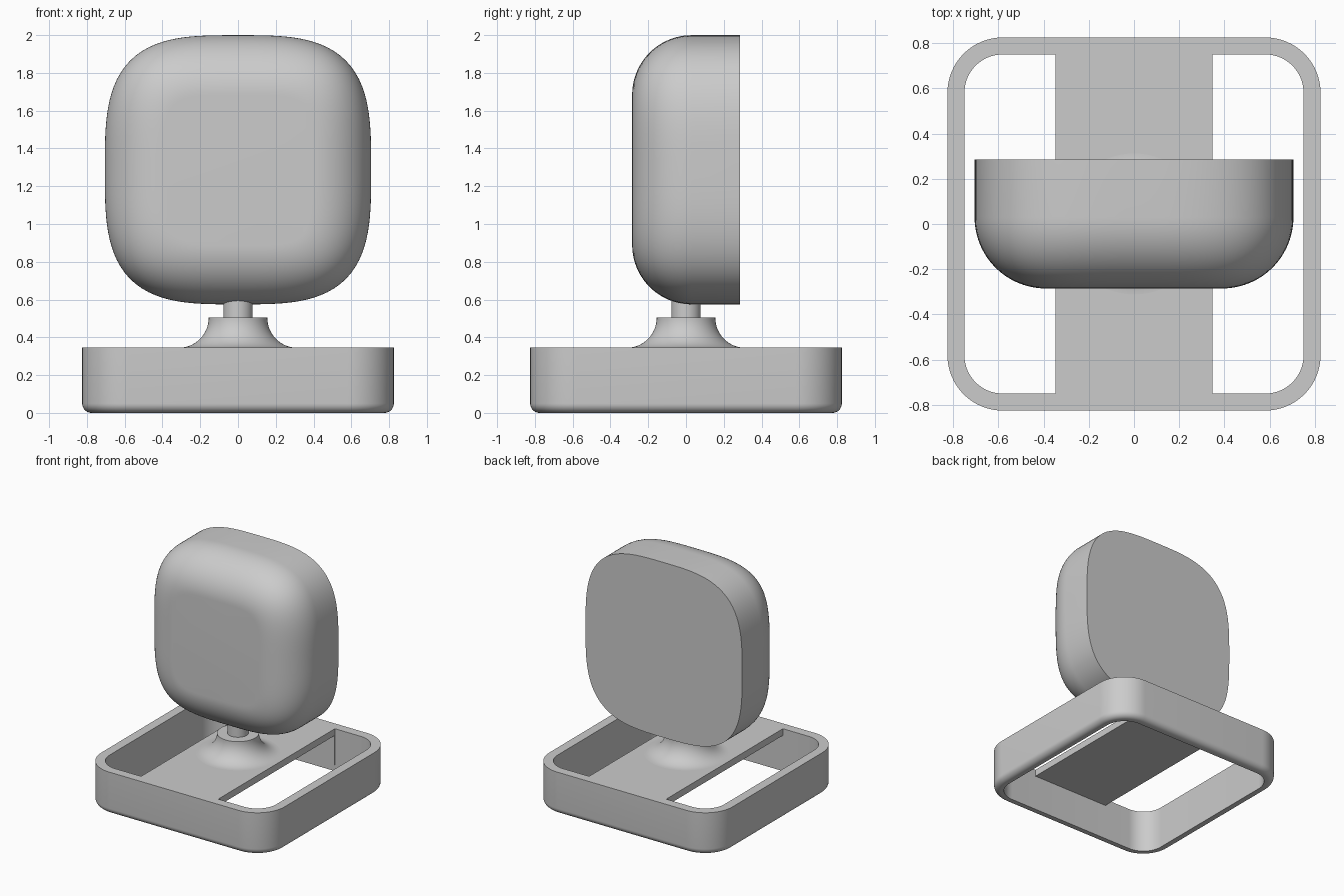
import bpy, bmesh, math

cube = bpy.data.objects.get("Cube")
if cube:
    bpy.data.objects.remove(cube, do_unlink=True)

grey = bpy.data.materials.new("plain_grey")
grey.use_nodes = True
grey.diffuse_color = (0.6, 0.6, 0.6, 1)
grey.node_tree.nodes["Principled BSDF"].inputs["Base Color"].default_value = (0.6, 0.6, 0.6, 1)


def finish(name, bm, angle=35):
    """Turn a bmesh into a grey, smooth-shaded object."""
    bmesh.ops.recalc_face_normals(bm, faces=bm.faces)
    mesh = bpy.data.meshes.new(name)
    bm.to_mesh(mesh)
    bm.free()
    mesh.materials.append(grey)
    obj = bpy.data.objects.new(name, mesh)
    bpy.context.collection.objects.link(obj)
    bpy.ops.object.select_all(action='DESELECT')
    obj.select_set(True)
    bpy.context.view_layer.objects.active = obj
    bpy.ops.object.shade_smooth_by_angle(angle=math.radians(angle))
    return obj


def loft(name, rings, cap=True, closed=False):
    """Bridge equal rings of points; cap the ends or join last to first."""
    bm = bmesh.new()
    loops = [[bm.verts.new(p) for p in ring] for ring in rings]
    pairs = list(zip(loops, loops[1:]))
    if closed:
        pairs.append((loops[-1], loops[0]))
    n = len(loops[0])
    for a, b in pairs:
        for i in range(n):
            j = (i + 1) % n
            bm.faces.new((a[i], a[j], b[j], b[i]))
    if cap:
        bm.faces.new(loops[0])
        bm.faces.new(loops[-1])
    return finish(name, bm)


def box(name, lo, hi):
    bm = bmesh.new()
    bmesh.ops.create_cube(bm, size=1)
    for v in bm.verts:
        v.co = [lo[i] + (v.co[i] + 0.5) * (hi[i] - lo[i]) for i in range(3)]
    return finish(name, bm)


def rounded_square(half, radius, z, steps=16):
    points = []
    for k, (sx, sy) in enumerate(((1, 1), (-1, 1), (-1, -1), (1, -1))):
        for s in range(steps + 1):
            a = (k + s / steps) * math.pi / 2
            points.append((sx * (half - radius) + radius * math.cos(a),
                           sy * (half - radius) + radius * math.sin(a), z))
    return points


def circle(radius, z, n=64):
    return [(radius * math.cos(math.tau * i / n), radius * math.sin(math.tau * i / n), z)
            for i in range(n)]


def squircle(a, b, power, y, n=128):
    points = []
    for i in range(n):
        c, s = math.cos(math.tau * i / n), math.sin(math.tau * i / n)
        r = (abs(c) ** power + abs(s) ** power) ** (-1 / power)
        points.append((a * r * c, y, 1.287 + b * r * s))
    return points


# Open base frame with a rounded lower outer edge
HALF, INNER, TOP, EDGE = 0.825, 0.75, 0.345, 0.05
rings = [rounded_square(INNER, 0.17, TOP), rounded_square(INNER, 0.17, 0)]
for s in range(9):
    a = s / 8 * math.pi / 2
    inset = EDGE * (1 - math.sin(a))
    rings.append(rounded_square(HALF - inset, 0.245 - inset, EDGE * (1 - math.cos(a))))
rings.append(rounded_square(HALF, 0.245, TOP))
loft("base_frame", rings, cap=False, closed=True)

# Deck strip spanning the frame, and the thin panel below it at the back
box("base_deck", (-0.347, -INNER, TOP - 0.055), (0.347, INNER, TOP))
box("back_inner_panel", (-0.347, INNER - 0.006, 0.05), (0.347, INNER, TOP - 0.055))

# Flared foot and the post
flare = []
for s in range(17):
    a = s / 16 * math.pi / 2
    flare.append(circle(0.312 - 0.157 * math.sin(a), 0.505 - 0.16 * math.cos(a)))
loft("flared_foot", flare)
loft("neck_post", [circle(0.078, 0.49), circle(0.078, 0.68)])

# Head: flat back, straight sides, large round-over to the front
R = 0.315
head = [squircle(0.705, 0.7125, 3.3, 0.285)]
for s in range(25):
    t = s / 24
    a = t * math.pi / 2
    d = R * (1 - math.cos(a))
    head.append(squircle(0.705 - d, 0.7125 - d, 3.3 + 1.7 * d / R, 0.03 - R * math.sin(a)))
loft("head_shell", head)
